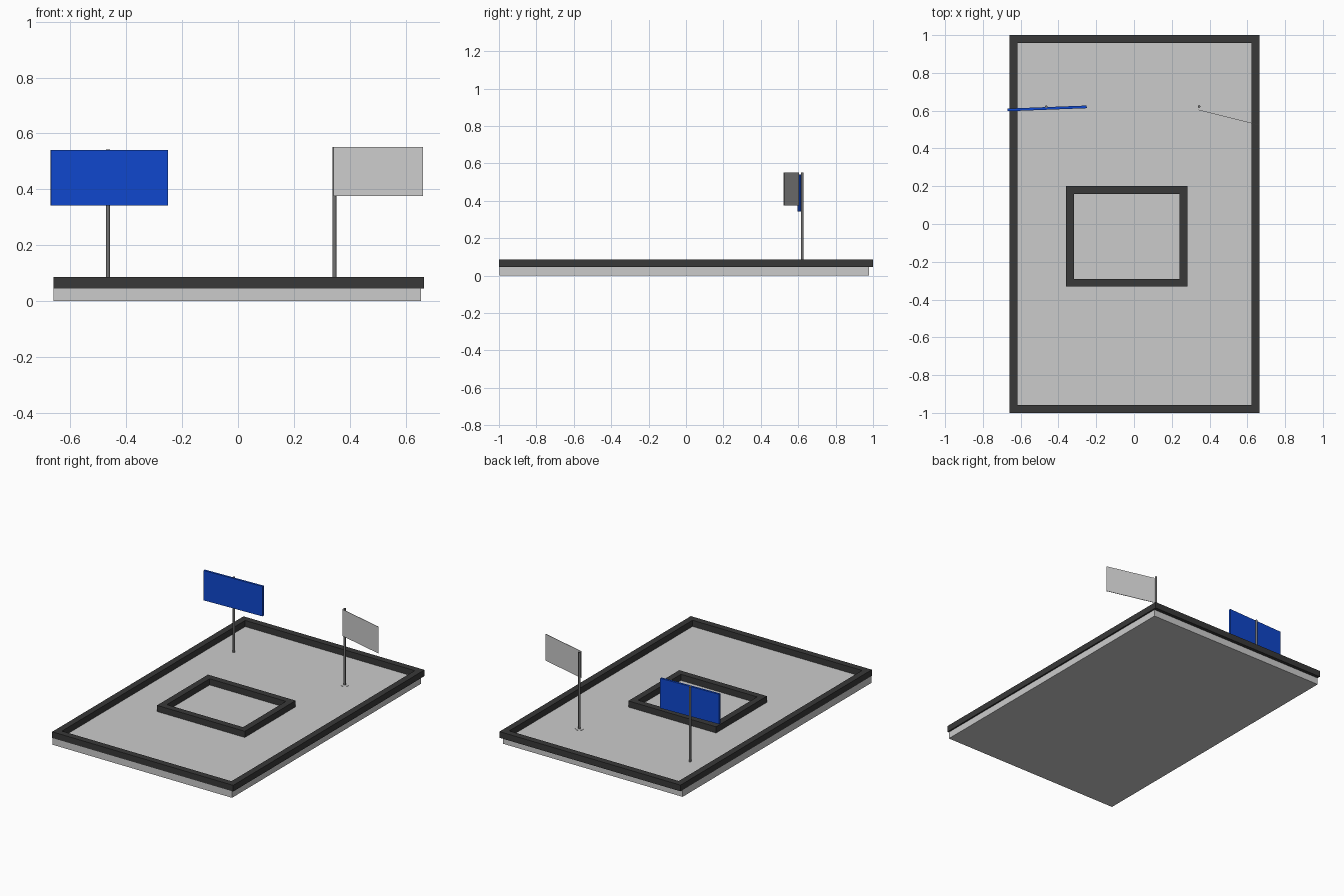
import bpy
import math

cube = bpy.data.objects.get("Cube")
if cube:
    bpy.data.objects.remove(cube, do_unlink=True)


def material(name, rgb):
    m = bpy.data.materials.new(name)
    m.use_nodes = True
    m.diffuse_color = (*rgb, 1)
    m.node_tree.nodes["Principled BSDF"].inputs["Base Color"].default_value = (*rgb, 1)
    return m


LIGHT = material("light grey", (0.6, 0.6, 0.6))
DARK = material("charcoal", (0.04, 0.04, 0.04))
METAL = material("pole grey", (0.17, 0.17, 0.17))
BLUE = material("blue", (0.005, 0.065, 0.62))


def box(name, lo, hi, mat, angle=0.0):
    """Box between two corners, turned about its own vertical axis."""
    centre = [(a + b) / 2 for a, b in zip(lo, hi)]
    bpy.ops.mesh.primitive_cube_add(size=1, location=centre)
    ob = bpy.context.object
    ob.name = name
    ob.scale = [b - a for a, b in zip(lo, hi)]
    ob.rotation_euler.z = angle
    ob.data.materials.append(mat)
    return ob


def cylinder(name, x, y, z0, z1, radius, mat, sides=16):
    bpy.ops.mesh.primitive_cylinder_add(vertices=sides, radius=radius, depth=z1 - z0,
                                        location=(x, y, (z0 + z1) / 2))
    ob = bpy.context.object
    ob.name = name
    ob.data.materials.append(mat)
    bpy.ops.object.shade_smooth_by_angle(angle=math.radians(40))
    return ob


def frame(name, x0, x1, y0, y1, z0, z1, w):
    """Rectangular kerb: two long sides with end pieces butted between them."""
    box(name + "_right", (x0, y0, z0), (x0 + w, y1, z1), DARK)
    box(name + "_left", (x1 - w, y0, z0), (x1, y1, z1), DARK)
    box(name + "_front", (x0 + w, y0, z0), (x1 - w, y0 + w, z1), DARK)
    box(name + "_back", (x0 + w, y1 - w, z0), (x1 - w, y1, z1), DARK)


# Ground slab with outer and inner kerbs
FLOOR = 0.045
box("floor_slab", (-0.66, -0.998, 0), (0.655, 0.978, FLOOR), LIGHT)
frame("outer_kerb", -0.66, 0.665, -1.0, 1.0, FLOOR, 0.086, 0.042)
frame("inner_kerb", -0.36, 0.282, -0.332, 0.2, FLOOR - 0.003, 0.086, 0.042)

# Blue sign board on its pole
box("sign_board", (-0.67, 0.605, 0.343), (-0.25, 0.619, 0.541), BLUE, math.radians(2.2))
cylinder("sign_pole", -0.465, 0.621, FLOOR - 0.003, 0.543, 0.007, METAL)

# Flag pole with a round foot
cylinder("flag_pole", 0.345, 0.622, FLOOR - 0.003, 0.552, 0.007, METAL)
cylinder("flag_foot", 0.345, 0.622, FLOOR - 0.003, FLOOR + 0.002, 0.025, LIGHT, 24)

# Thin flag swinging forward from the pole
start, end = (0.342, 0.604), (0.662, 0.524)
dx, dy = end[0] - start[0], end[1] - start[1]
cx, cy = (start[0] + end[0]) / 2, (start[1] + end[1]) / 2
half = math.hypot(dx, dy) / 2
box("flag", (cx - half, cy - 0.0015, 0.376), (cx + half, cy + 0.0015, 0.552),
    LIGHT, math.atan2(dy, dx))
